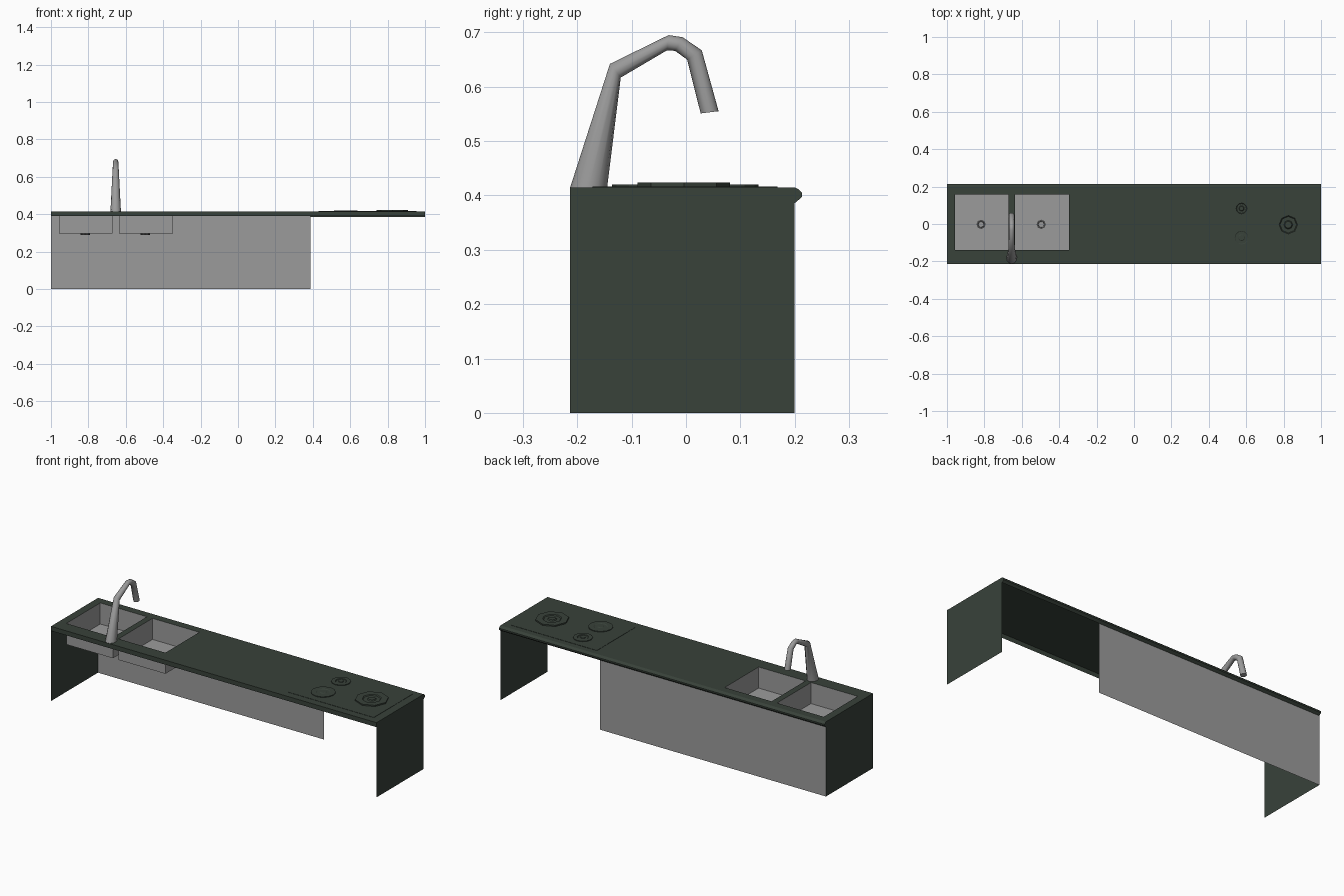
import bpy, bmesh, math
from mathutils import Vector

if "Cube" in bpy.data.objects:
    bpy.data.objects.remove(bpy.data.objects["Cube"])


def material(name, rgb):
    m = bpy.data.materials.new(name)
    m.diffuse_color = (*rgb, 1)
    m.use_nodes = True
    m.node_tree.nodes["Principled BSDF"].inputs["Base Color"].default_value = m.diffuse_color
    return m


GREEN = material("dark green", (0.040, 0.054, 0.042))
GREY = material("steel grey", (0.33, 0.33, 0.33))
DARK = material("drain grey", (0.07, 0.07, 0.07))


def make(name, bm, mat, smooth=False):
    bmesh.ops.remove_doubles(bm, verts=bm.verts, dist=1e-5)
    me = bpy.data.meshes.new(name)
    bm.to_mesh(me)
    bm.free()
    me.materials.append(mat)
    for p in me.polygons:
        p.use_smooth = smooth
    ob = bpy.data.objects.new(name, me)
    bpy.context.collection.objects.link(ob)
    return ob


def quad(bm, *pts):
    bm.faces.new([bm.verts.new(p) for p in pts])


def loft(bm, rings):
    # bridge consecutive rings of points and cap both ends
    vs = [[bm.verts.new(p) for p in r] for r in rings]
    n = len(rings[0])
    for a, b in zip(vs, vs[1:]):
        for i in range(n):
            j = (i + 1) % n
            bm.faces.new((a[i], a[j], b[j], b[i]))
    bm.faces.new(vs[-1])
    bm.faces.new(vs[0][::-1])


def lathe(name, x, y, z, profile, sides, mat):
    bm = bmesh.new()
    loft(bm, [[(x + r * math.cos(2 * math.pi * i / sides),
                y + r * math.sin(2 * math.pi * i / sides), z + h)
               for i in range(sides)] for r, h in profile])
    return make(name, bm, mat)


TOP, FRONT, BACK = 0.415, -0.213, 0.2
BASINS = [(-0.957, -0.67), (-0.636, -0.348)]
BY = (-0.14, 0.158)

# countertop sheet with two basin openings, front skirt and rounded back nose
bm = bmesh.new()
xs = [-1, *BASINS[0], *BASINS[1], 1]
ys = [FRONT, *BY, BACK]
for i, (x0, x1) in enumerate(zip(xs, xs[1:])):
    for j, (y0, y1) in enumerate(zip(ys, ys[1:])):
        if not (j == 1 and i in (1, 3)):
            quad(bm, (x0, y0, TOP), (x1, y0, TOP), (x1, y1, TOP), (x0, y1, TOP))
quad(bm, (-1, FRONT, 0.39), (1, FRONT, 0.39), (1, FRONT, TOP), (-1, FRONT, TOP))
nose = [(BACK, TOP), (0.206, 0.412), (0.213, 0.405), (0.213, 0.397), (0.204, 0.389), (BACK, 0.386)]
for (ya, za), (yb, zb) in zip(nose, nose[1:]):
    quad(bm, (-1, ya, za), (1, ya, za), (1, yb, zb), (-1, yb, zb))
for s in (-1, 1):
    ring = [(s, y, z) for y, z in nose]
    quad(bm, *(ring if s < 0 else ring[::-1]))
make("countertop", bm, GREEN)

# side panels
for s, name in ((-1, "left_panel"), (1, "right_panel")):
    bm = bmesh.new()
    pts = [(s, FRONT, 0), (s, BACK, 0), (s, BACK, TOP), (s, FRONT, TOP)]
    quad(bm, *(pts if s > 0 else pts[::-1]))
    make(name, bm, GREEN)

# grey back panel
bm = bmesh.new()
quad(bm, (0.388, BACK, 0), (-1, BACK, 0), (-1, BACK, 0.39), (0.388, BACK, 0.39))
make("back_panel", bm, GREY)

# open sink basins with drains
for k, (x0, x1) in enumerate(BASINS):
    y0, y1, zb = *BY, 0.298
    bm = bmesh.new()
    c = [(x0, y0), (x1, y0), (x1, y1), (x0, y1)]
    quad(bm, *[(x, y, zb) for x, y in c])
    for a, b in zip(c, c[1:] + c[:1]):
        quad(bm, (*b, zb), (*a, zb), (*a, TOP), (*b, TOP))
    make(f"basin_{k + 1}", bm, GREY)
    lathe(f"drain_{k + 1}", (x0 + x1) / 2 - 0.004, -0.002, 0.288,
          [(0.025, 0), (0.025, 0.012), (0.016, 0.012), (0.014, 0.008)], 8, DARK)

# faucet: each ring is (outer y, z), (inner y, z), half width in x
rings = [((-0.213, 0.415), (-0.145, 0.415), 0.028),
         ((-0.140, 0.642), (-0.120, 0.617), 0.017),
         ((-0.032, 0.695), (-0.035, 0.667), 0.014),
         ((-0.006, 0.691), (-0.020, 0.666), 0.014),
         ((0.029, 0.667), (0.002, 0.650), 0.015),
         ((0.060, 0.555), (0.027, 0.551), 0.016)]
loops = []
for o, i, w in rings:
    o, i = Vector((-0.654, *o)), Vector((-0.654, *i))
    mid, half = (o + i) / 2, (o - i) / 2
    loops.append([mid + half * math.cos(t) + Vector((w * math.sin(t), 0, 0))
                  for t in (2 * math.pi * n / 12 for n in range(12))])
bm = bmesh.new()
loft(bm, loops)
bmesh.ops.recalc_face_normals(bm, faces=bm.faces)
faucet = make("faucet", bm, GREY)
bpy.context.view_layer.objects.active = faucet
faucet.select_set(True)
bpy.ops.object.shade_smooth_by_angle(angle=math.radians(50))

# cooktop plate
bm = bmesh.new()
c = [(0.43, -0.172), (0.955, -0.172), (0.955, 0.168), (0.43, 0.168)]
loft(bm, [[(x, y, z) for x, y in c] for z in (TOP, TOP + 0.0015)])
make("cooktop", bm, GREEN)

# burners: raised ring with a recess and a centre cap
for k, (x, y, r, h, n) in enumerate([(0.825, -0.004, 0.085, 0.0085, 8),
                                     (0.575, -0.073, 0.063, 0.005, 12),
                                     (0.575, 0.083, 0.05, 0.005, 12)]):
    lathe(f"burner_{k + 1}", x, y, TOP,
          [(r, 0), (r, h), (r * 0.58, h), (r * 0.52, h * 0.5),
           (r * 0.28, h * 0.5), (r * 0.22, h)], n, GREEN)
